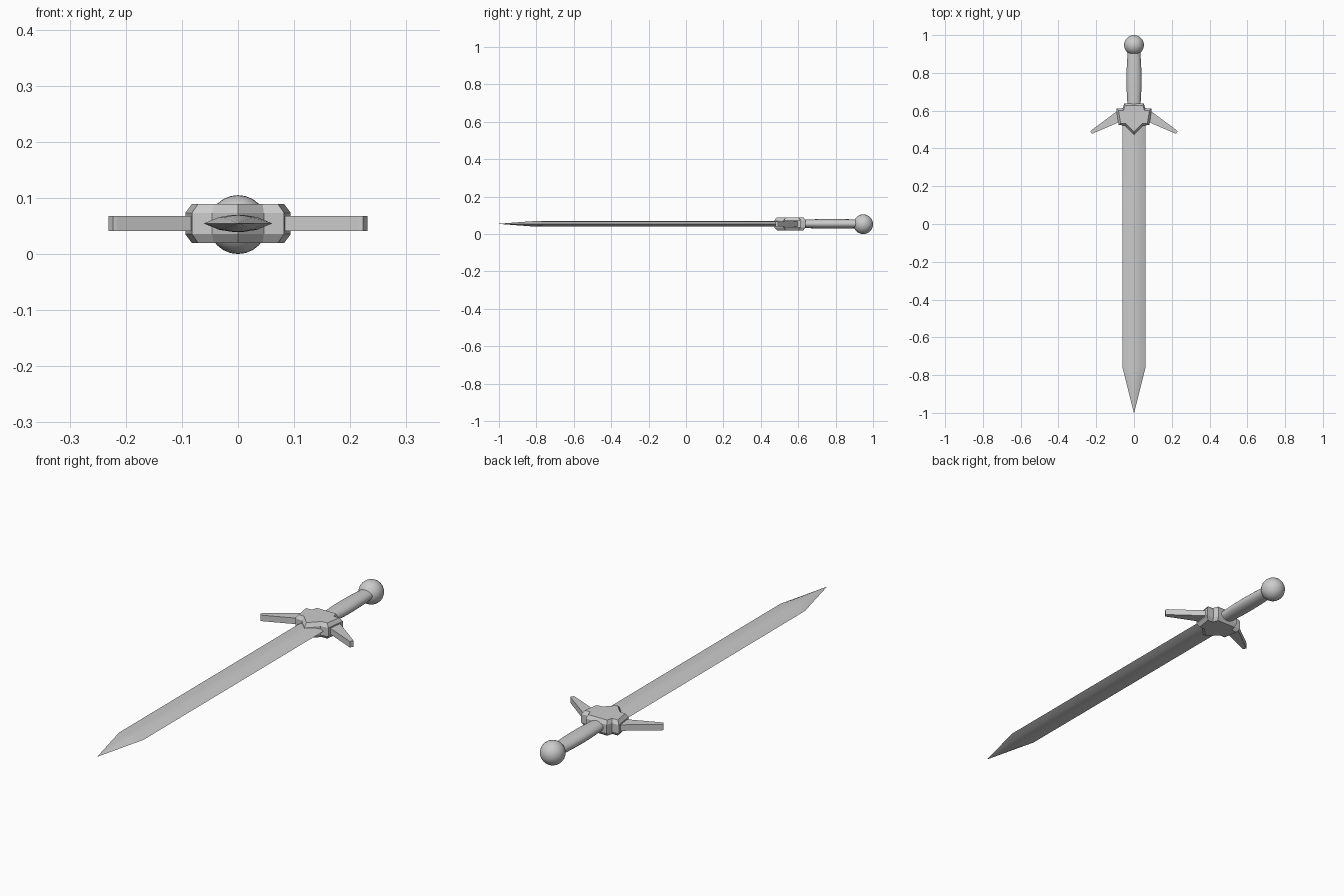
import bpy, bmesh, math

if "Cube" in bpy.data.objects:
    bpy.data.objects.remove(bpy.data.objects["Cube"])

ZC = 0.0545  # height of the sword's axis


def loft(name, loops, smooth=None):
    """Skin a list of equal-length closed loops and cap both ends."""
    bm = bmesh.new()
    rings = [[bm.verts.new(p) for p in loop] for loop in loops]
    n = len(rings[0])
    for a, b in zip(rings, rings[1:]):
        for i in range(n):
            j = (i + 1) % n
            bm.faces.new((a[i], a[j], b[j], b[i]))
    bm.faces.new(rings[0])
    bm.faces.new(rings[-1])
    bmesh.ops.remove_doubles(bm, verts=bm.verts, dist=1e-5)
    bmesh.ops.recalc_face_normals(bm, faces=bm.faces)
    mesh = bpy.data.meshes.new(name)
    bm.to_mesh(mesh)
    bm.free()
    obj = bpy.data.objects.new(name, mesh)
    bpy.context.collection.objects.link(obj)
    if smooth:
        bpy.ops.object.select_all(action='DESELECT')
        bpy.context.view_layer.objects.active = obj
        obj.select_set(True)
        bpy.ops.object.shade_smooth_by_angle(angle=math.radians(smooth))
    return obj


# Blade: lens section with a centre ridge, tapering to a point
def blade_section(y, w, h):
    pts = [(1, 0), (0.56, 0.72), (0.2, 0.95), (0, 1), (-0.2, 0.95), (-0.56, 0.72)]
    pts += [(-x, -z) for x, z in pts]
    return [(x * w, y, ZC + z * h) for x, z in pts]

loft("blade", [blade_section(*s) for s in
     [(0.56, 0.061, 0.0155), (-0.76, 0.061, 0.0155),
      (-0.81, 0.048, 0.0148), (-1.0, 0.0006, 0.0006)]], smooth=30)

# Guard block: shield outline with chamfered rims
half = [(0.052, 0.638), (0.06, 0.613), (0.094, 0.612), (0.082, 0.525), (0.046, 0.520)]
outline = [(0, 0.638)] + half + [(0, 0.472)] + [(-x, y) for x, y in reversed(half)]
inner_half = [(0.047, 0.628), (0.055, 0.602), (0.082, 0.602), (0.071, 0.533), (0.044, 0.532)]
inner = [(0, 0.628)] + inner_half + [(0, 0.487)] + [(-x, y) for x, y in reversed(inner_half)]
loft("guard_block", [[(x, y, ZC + dz) for x, y in shape] for shape, dz in
     [(inner, -0.035), (outline, -0.019), (outline, 0.019), (inner, 0.035)]])

# Swept guard arms, one mirrored from the other
arm = [(0.07, 0.612), (0.225, 0.497), (0.231, 0.491), (0.223, 0.478), (0.216, 0.480), (0.07, 0.543)]
guard_arms = loft("guard_arms", [[(x, y, ZC + dz) for x, y in arm] for dz in (-0.0135, 0.0135)])
guard_arms.modifiers.new("mirror", 'MIRROR')

# Grip: oval handle swelling in the middle
def oval(y, w, h, n=16):
    return [(w * math.cos(2 * math.pi * i / n), y, ZC + h * math.sin(2 * math.pi * i / n))
            for i in range(n)]

loft("grip", [oval(*s) for s in
     [(0.60, 0.034, 0.022), (0.66, 0.036, 0.0235), (0.71, 0.039, 0.025),
      (0.775, 0.040, 0.0255), (0.84, 0.038, 0.025), (0.92, 0.033, 0.0235), (0.94, 0.032, 0.023)]],
     smooth=40)

# Ball pommel
bpy.ops.mesh.primitive_uv_sphere_add(segments=24, ring_count=16, radius=0.0525,
                                     location=(0, 0.9475, ZC - 0.002),
                                     rotation=(math.pi / 2, 0, 0))
bpy.context.object.name = "pommel"
bpy.ops.object.shade_smooth()
